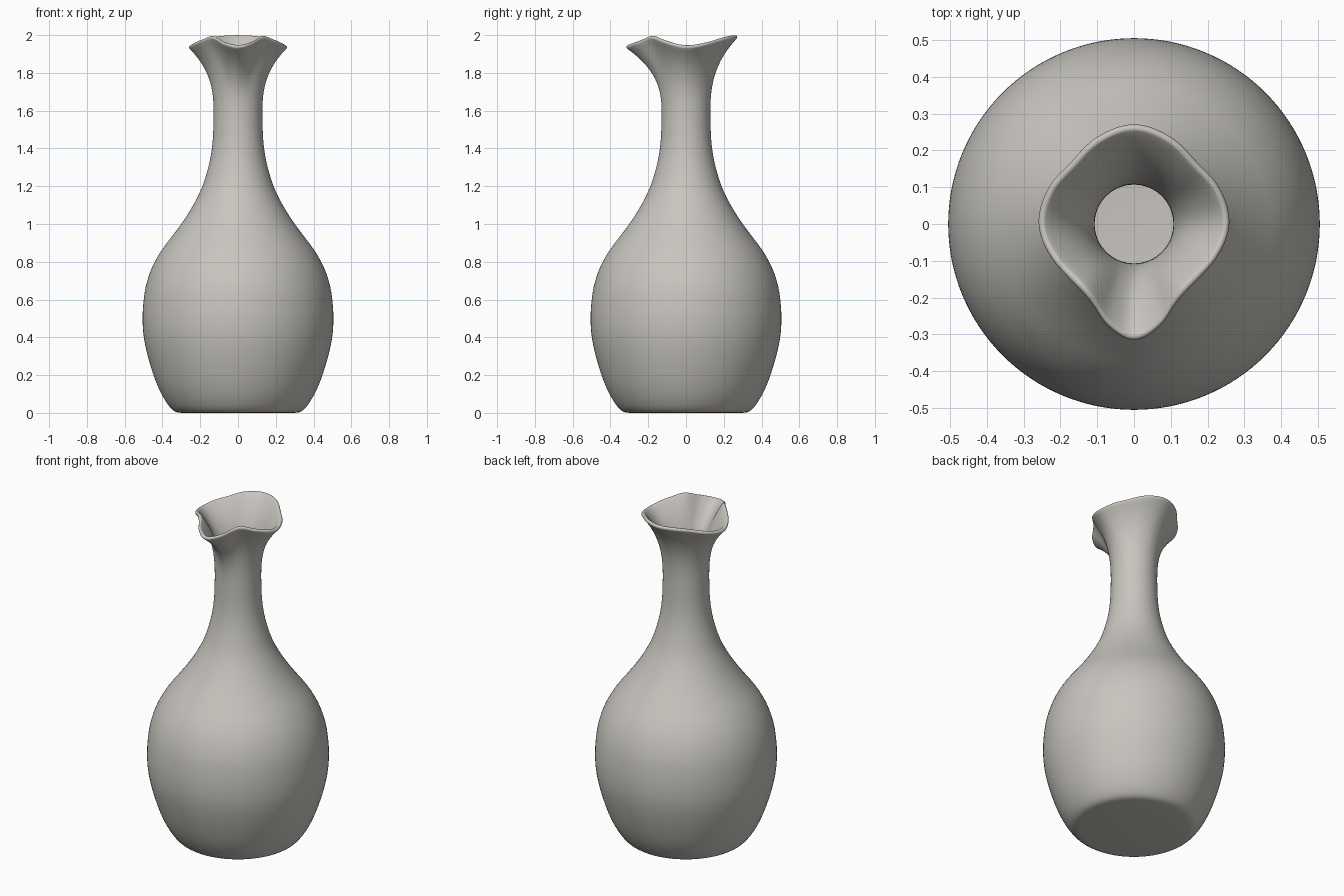
import bpy, bmesh, math
from mathutils import Vector

if "Cube" in bpy.data.objects:
    bpy.data.objects.remove(bpy.data.objects["Cube"])

SEG = 128      # divisions around the vase
WALL = 0.022   # wall thickness
NECK_Z, NECK_R = 1.58, 0.129

# Body silhouette (radius, height), foot to narrow neck
BODY = [(0.30, 0.0), (0.335, 0.008), (0.368, 0.04), (0.405, 0.10), (0.44, 0.18),
        (0.475, 0.29), (0.497, 0.39), (0.505, 0.48), (0.502, 0.57), (0.488, 0.67),
        (0.455, 0.77), (0.405, 0.86), (0.345, 0.94), (0.287, 1.02), (0.237, 1.10),
        (0.192, 1.19), (0.160, 1.29), (0.141, 1.38), (0.132, 1.47), (NECK_R, NECK_Z)]

# Lip outline by angle from the spout (degrees, value)
LIP_R = [(0, 0.315), (14, 0.287), (26, 0.25), (38, 0.234), (52, 0.233), (66, 0.243),
         (90, 0.260), (112, 0.254), (134, 0.242), (158, 0.259), (180, 0.272)]
LIP_Z = [(0, 1.947), (14, 1.962), (36, 1.997), (60, 1.975), (90, 1.947),
         (120, 1.965), (152, 1.993), (180, 2.0)]


def spline(knots, x):
    """Smooth curve through (x, value) knots, level at both ends."""
    n = len(knots)
    slope = [0.0 if i in (0, n - 1) else
             (knots[i + 1][1] - knots[i - 1][1]) / (knots[i + 1][0] - knots[i - 1][0])
             for i in range(n)]
    i = next((k for k in range(n - 1) if x <= knots[k + 1][0]), n - 2)
    (x0, y0), (x1, y1) = knots[i], knots[i + 1]
    h = x1 - x0
    t = min(1.0, (x - x0) / h)
    return (y0 * (2*t**3 - 3*t**2 + 1) + y1 * (3*t**2 - 2*t**3)
            + h * slope[i] * (t**3 - 2*t**2 + t) + h * slope[i + 1] * (t**3 - t**2))


def smooth_path(points, steps):
    """Catmull-Rom curve through the silhouette points."""
    p = [Vector(q) for q in points]
    p = [p[0]] + p + [p[-1] + Vector((0, 0.1))]
    out = []
    for i in range(1, len(p) - 2):
        a, b, c, d = p[i - 1:i + 3]
        for k in range(steps):
            t = k / steps
            out.append(0.5 * (2*b + (c - a)*t + (2*a - 5*b + 4*c - d)*t*t
                              + (3*b - a - 3*c + d)*t**3))
    return out


body_path = smooth_path(BODY, 3)


def section(angle):
    """Closed-wall profile: outside up, round lip, inside down to the floor."""
    R = spline(LIP_R, angle) - 0.004
    Z = spline(LIP_Z, angle) - 0.019
    outer = list(body_path)
    for k in range(25):
        t = k / 24
        outer.append(Vector((NECK_R + (R - NECK_R) * t**2.7, NECK_Z + (Z - NECK_Z) * t)))
    normals = []
    for i in range(len(outer)):
        d = (outer[min(i + 1, len(outer) - 1)] - outer[max(i - 1, 0)]).normalized()
        normals.append(Vector((-d.y, d.x)))
    inner = [p + n * WALL for p, n in zip(outer, normals)]
    n = normals[-1]
    d = Vector((n.y, -n.x))
    mid = outer[-1] + n * WALL / 2
    cap = [mid + (d * math.sin(a) - n * math.cos(a)) * WALL / 2
           for a in (math.pi * k / 8 for k in range(1, 8))]
    return outer + cap + inner[::-1]


# Sweep the section around the axis, spout towards -y
bm = bmesh.new()
columns = []
for s in range(SEG):
    deg = 360 * s / SEG
    a = math.radians(deg)
    columns.append([bm.verts.new((p.x * math.sin(a), -p.x * math.cos(a), p.y))
                    for p in section(min(deg, 360 - deg))])
for s in range(SEG):
    c0, c1 = columns[s], columns[(s + 1) % SEG]
    for i in range(len(c0) - 1):
        bm.faces.new((c0[i], c1[i], c1[i + 1], c0[i + 1]))
# Underside and inside floor
bm.faces.new([c[0] for c in columns])
bm.faces.new([c[-1] for c in columns])
bmesh.ops.recalc_face_normals(bm, faces=bm.faces)

mesh = bpy.data.meshes.new("vase")
bm.to_mesh(mesh)
bm.free()
vase = bpy.data.objects.new("vase", mesh)
bpy.context.collection.objects.link(vase)

clay = bpy.data.materials.new("warm grey clay")
clay.diffuse_color = (0.58, 0.56, 0.52, 1)
clay.use_nodes = True
clay.node_tree.nodes["Principled BSDF"].inputs["Base Color"].default_value = clay.diffuse_color
mesh.materials.append(clay)

bpy.context.view_layer.objects.active = vase
vase.select_set(True)
bpy.ops.object.shade_smooth_by_angle(angle=math.radians(40))
